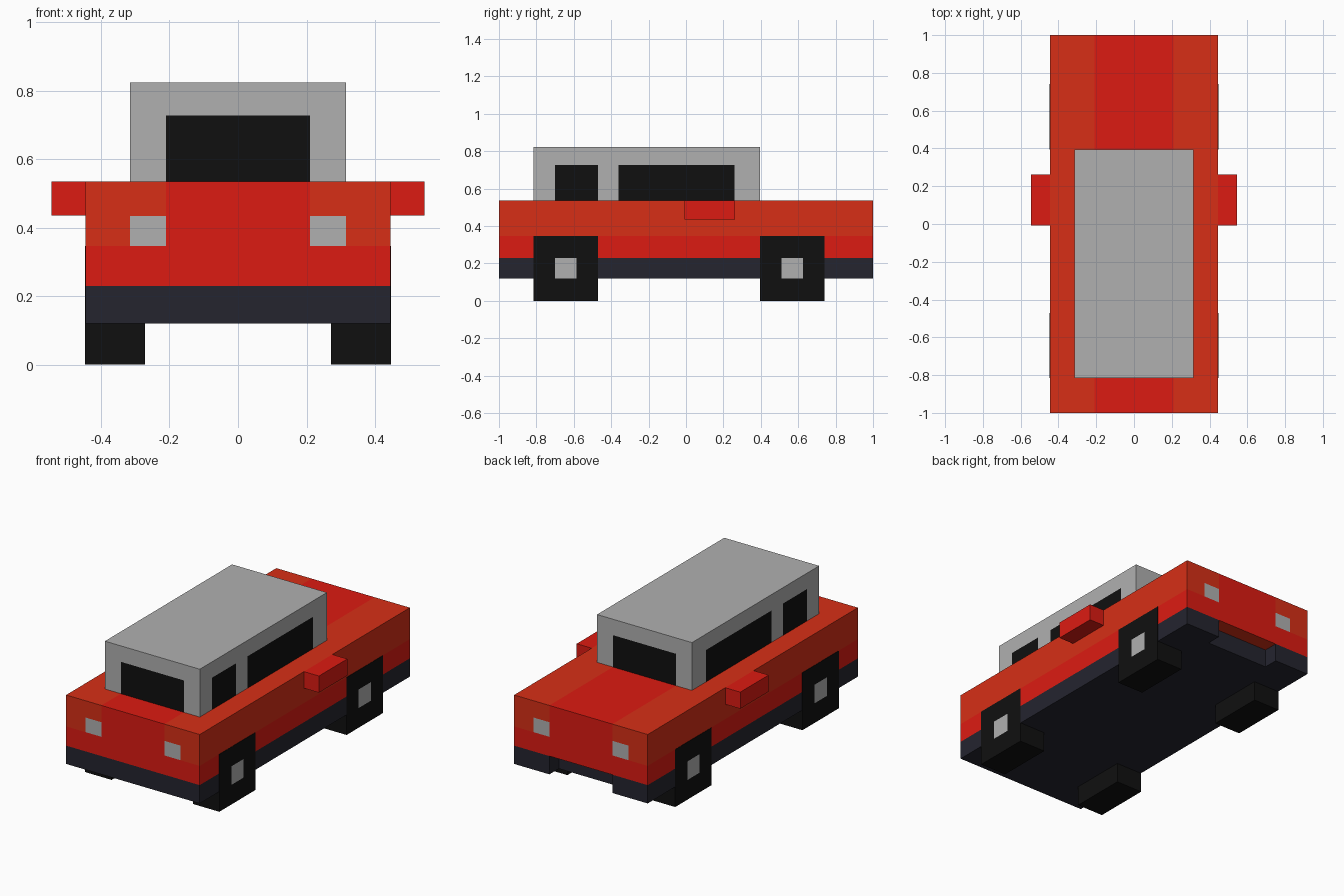
import bpy, bmesh
from mathutils import Vector

if "Cube" in bpy.data.objects:
    bpy.data.objects.remove(bpy.data.objects["Cube"])


def material(name, r, g, b):
    m = bpy.data.materials.new(name)
    m.diffuse_color = (r, g, b, 1)
    m.use_nodes = True
    m.node_tree.nodes["Principled BSDF"].inputs["Base Color"].default_value = m.diffuse_color
    return m


RED = material("red", 0.72, 0.011, 0.006)
ORANGE = material("orange_red", 0.68, 0.028, 0.008)
DARK = material("dark_trim", 0.018, 0.018, 0.028)
BLACK = material("black", 0.005, 0.005, 0.005)
GREY = material("grey", 0.434, 0.434, 0.434)


def finish(name, bm, mats):
    bmesh.ops.recalc_face_normals(bm, faces=bm.faces)
    me = bpy.data.meshes.new(name)
    bm.to_mesh(me)
    bm.free()
    for m in mats:
        me.materials.append(m)
    ob = bpy.data.objects.new(name, me)
    bpy.context.collection.objects.link(ob)
    return ob


def box(name, lo, hi, base, cuts=((), (), ()), paint=None, open_bottom=False):
    """Box split by axis-aligned cuts; paint(x, y, z) picks a material per face, x being absolute."""
    bm = bmesh.new()
    bmesh.ops.create_cube(bm, size=1)
    for v in bm.verts:
        v.co = Vector([lo[i] if v.co[i] < 0 else hi[i] for i in range(3)])
    for axis in range(3):
        normal = Vector([float(i == axis) for i in range(3)])
        for c in cuts[axis]:
            bmesh.ops.bisect_plane(bm, geom=bm.verts[:] + bm.edges[:] + bm.faces[:],
                                   plane_co=normal * c, plane_no=normal)
    mats = [base]
    for f in bm.faces:
        c = f.calc_center_median()
        m = paint(abs(c.x), c.y, c.z) if paint else None
        if m:
            if m not in mats:
                mats.append(m)
            f.material_index = mats.index(m)
    if open_bottom:
        bmesh.ops.delete(bm, context='FACES',
                         geom=[f for f in bm.faces if f.calc_center_median().z < lo[2] + 1e-4])
    return finish(name, bm, mats)


# Body shell: orange shoulders, red centre and lower band, four square lights
def body_paint(x, y, z):
    if abs(y) > 0.99 and 0.21 < x < 0.316 and 0.346 < z < 0.434:
        return GREY
    if z < 0.231 or (x > 0.21 and z > 0.346):
        return ORANGE


box("body", (-0.445, -1, 0.23), (0.445, 1, 0.535), RED,
    ((-0.316, -0.21, 0.21, 0.316), (), (0.346, 0.434)), body_paint)

# Dark sill with a shallow notch in the middle of the rear bumper
bm = bmesh.new()
plan = [(-0.445, -1), (0.445, -1), (0.445, 1), (0.21, 1),
        (0.21, 0.91), (-0.21, 0.91), (-0.21, 1), (-0.445, 1)]
floor = bm.faces.new([bm.verts.new((x, y, 0.12)) for x, y in plan])
ext = bmesh.ops.extrude_face_region(bm, geom=[floor], use_keep_orig=True)["geom"]
for v in ext:
    if isinstance(v, bmesh.types.BMVert):
        v.co.z = 0.23
bmesh.ops.delete(bm, context='FACES_ONLY', geom=[f for f in ext if isinstance(f, bmesh.types.BMFace)])
finish("sill", bm, [DARK])


# Cabin with front, rear and two windows on each side
def cabin_paint(x, y, z):
    if 0.536 < z < 0.727:
        side = x > 0.31 and (-0.70 < y < -0.47 or -0.362 < y < 0.26)
        if side or x < 0.21:
            return BLACK


box("cabin", (-0.316, -0.815, 0.535), (0.316, 0.395, 0.823), GREY,
    ((-0.21, 0.21), (-0.70, -0.47, -0.362, 0.26), (0.727,)), cabin_paint, open_bottom=True)

for side, s in (("left", -1), ("right", 1)):
    # Side mirrors
    x0, x1 = sorted((s * 0.445, s * 0.545))
    box(side + "_mirror", (x0, -0.008, 0.435), (x1, 0.262, 0.535), RED)

    # Square wheels with grey hubs, a hair proud of the body sides
    x0, x1 = sorted((s * 0.271, s * 0.447))
    for end, y in (("front", -0.643), ("rear", 0.568)):
        box(f"{end}_{side}_wheel", (x0, y - 0.173, 0), (x1, y + 0.173, 0.346), BLACK,
            ((), (y - 0.058, y + 0.058), (0.118, 0.23)),
            lambda x, fy, z: GREY if x > 0.44 and abs(fy - y) < 0.05 and 0.12 < z < 0.23 else None)
